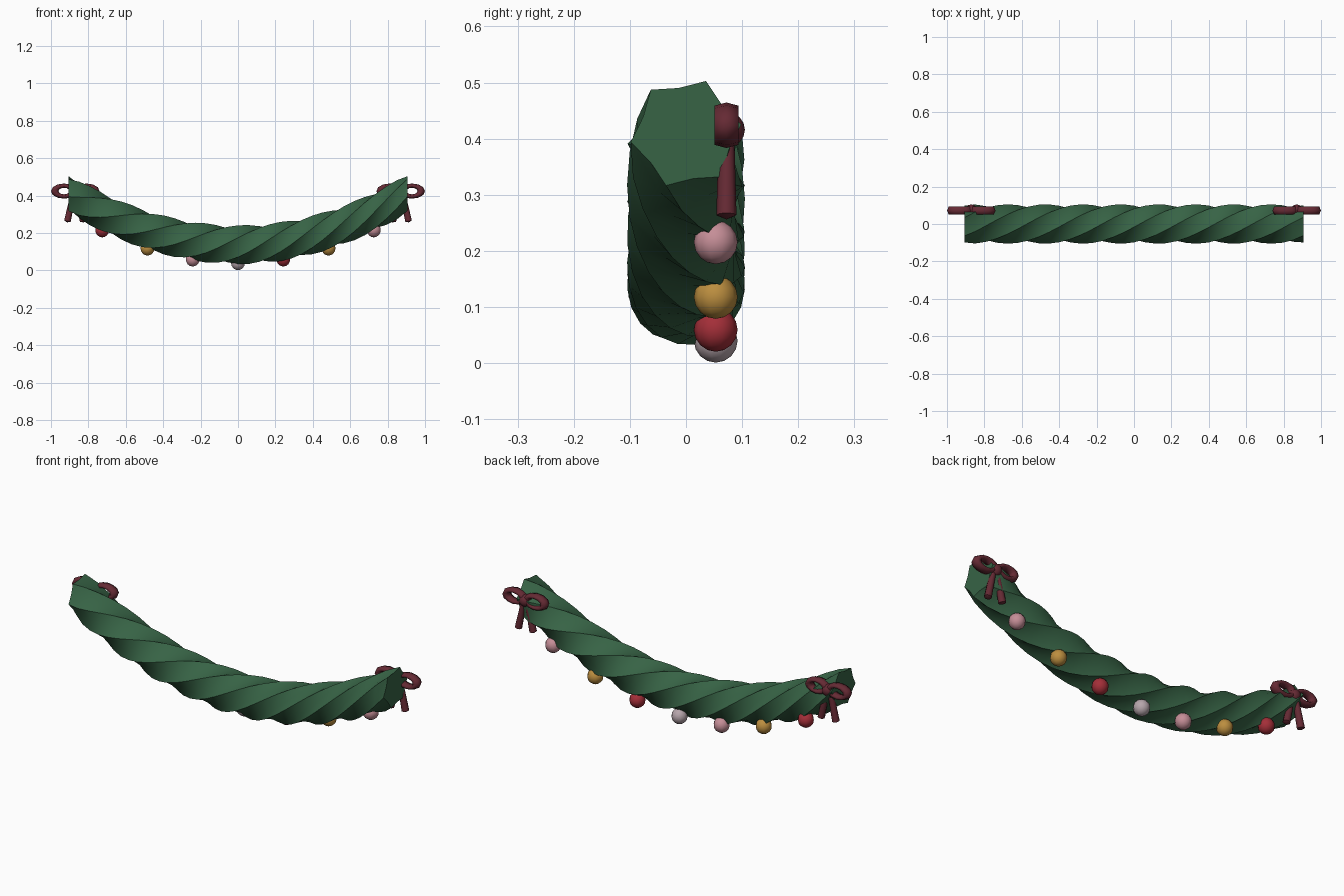
import bpy, bmesh, math
from mathutils import Vector

if "Cube" in bpy.data.objects:
    bpy.data.objects.remove(bpy.data.objects["Cube"])


def mat(name, rgb):
    m = bpy.data.materials.new(name)
    m.diffuse_color = (*rgb, 1)
    m.use_nodes = True
    m.node_tree.nodes["Principled BSDF"].inputs["Base Color"].default_value = m.diffuse_color
    return m


GREEN = mat("pine green", (0.038, 0.125, 0.060))
WINE = mat("ribbon wine", (0.13, 0.023, 0.034))
RED = mat("ball red", (0.37, 0.028, 0.04))
GOLD = mat("ball gold", (0.50, 0.27, 0.05))
PINK = mat("ball pink", (0.56, 0.27, 0.31))
SILVER = mat("ball silver", (0.47, 0.38, 0.41))


def finish(name, bm, material, angle=40):
    bmesh.ops.recalc_face_normals(bm, faces=bm.faces[:])
    me = bpy.data.meshes.new(name)
    bm.to_mesh(me)
    bm.free()
    me.materials.append(material)
    ob = bpy.data.objects.new(name, me)
    bpy.context.collection.objects.link(ob)
    bpy.ops.object.select_all(action='DESELECT')
    ob.select_set(True)
    bpy.context.view_layer.objects.active = ob
    bpy.ops.object.shade_smooth_by_angle(angle=math.radians(angle))
    return ob


def sag(x):
    return 0.333 * x * x


def skin(bm, rings, closed=False):
    n = len(rings[0])
    pairs = list(zip(rings, rings[1:]))
    if closed:
        pairs.append((rings[-1], rings[0]))
    for a, b in pairs:
        for j in range(n):
            k = (j + 1) % n
            bm.faces.new((a[j], a[k], b[k], b[j]))


# garland: sagging rope with six twisted ridges, cut upright at the ends
HALF, STEPS, RIDGES, TURNS = 0.905, 32, 6, 1.5
bm = bmesh.new()
rings = []
for i in range(STEPS + 1):
    x = -HALF + 2 * HALF * i / STEPS
    turn = 2 * math.pi * TURNS * i / STEPS + math.radians(51)
    ring = []
    for j in range(RIDGES * 2):
        a = turn + math.pi * j / RIDGES
        r = 0.086 if j % 2 else 0.105
        if i in (0, STEPS):
            r *= 0.95
        ring.append(bm.verts.new((x, -r * math.cos(a), 0.137 + sag(x) + r * math.sin(a))))
    rings.append(ring)
skin(bm, rings)
for ring in (rings[0], rings[-1]):
    bm.faces.new(ring)
finish("garland", bm, GREEN, 40)

# baubles hanging along the lower back side
for i, m in enumerate((RED, GOLD, PINK, SILVER, RED, GOLD, PINK)):
    x = (i - 3) * 0.242
    bm = bmesh.new()
    bmesh.ops.create_uvsphere(bm, u_segments=10, v_segments=8, radius=0.039)
    bmesh.ops.translate(bm, verts=bm.verts[:], vec=(x, 0.053, 0.04 + sag(x)))
    finish(f"bauble_{i + 1}", bm, m, 60)


# bows: two flattened loops, a knot and two tails at each end
def loop(name, cx, cz):
    bm = bmesh.new()
    rings = []
    for i in range(12):
        a = 2 * math.pi * i / 12
        ring = []
        for j in range(6):
            b = 2 * math.pi * j / 6
            r = 0.05 + 0.02 * math.cos(b)
            ring.append(bm.verts.new((cx + r * math.cos(a), 0.072 + 0.025 * math.sin(b),
                                      cz + 0.58 * r * math.sin(a))))
        rings.append(ring)
    skin(bm, rings, True)
    finish(name, bm, WINE, 80)


def tail(name, top, bottom):
    bm = bmesh.new()
    top, bottom = Vector(top), Vector(bottom)
    d = top - bottom
    bmesh.ops.create_cone(bm, cap_ends=True, segments=8, radius1=0.018, radius2=0.014,
                          depth=d.length)
    # blunt point at the lower end
    low = [f for f in bm.faces if f.normal.z < -0.9]
    tip = bmesh.ops.poke(bm, faces=low)["verts"]
    bmesh.ops.translate(bm, verts=tip, vec=(0, 0, -0.008))
    bm.transform(d.to_track_quat('Z', 'Y').to_matrix().to_4x4())
    bmesh.ops.translate(bm, verts=bm.verts[:], vec=(top + bottom) / 2)
    finish(name, bm, WINE, 60)


for side, s in (("left", -1), ("right", 1)):
    cx = s * 0.87
    for part, t in (("outer", s), ("inner", -s)):
        loop(f"bow_loop_{side}_{part}", cx + t * 0.06, 0.424)
        tail(f"bow_tail_{side}_{part}", (cx + t * 0.01, 0.072, 0.41), (cx + t * 0.042, 0.072, 0.264))
    bm = bmesh.new()
    bmesh.ops.create_uvsphere(bm, u_segments=10, v_segments=8, radius=0.031)
    bmesh.ops.translate(bm, verts=bm.verts[:], vec=(cx, 0.074, 0.416))
    finish(f"bow_knot_{side}", bm, WINE, 60)
